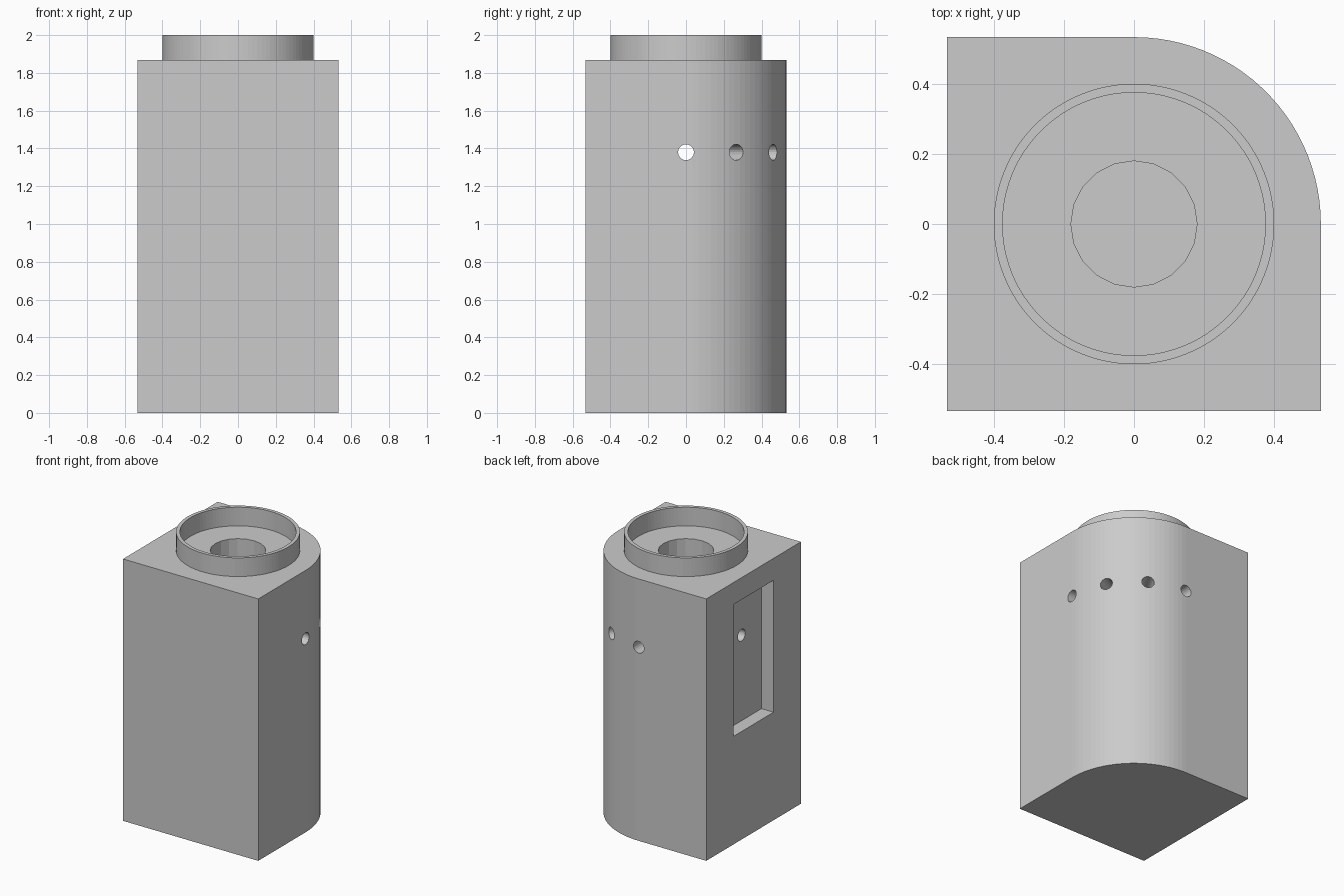
import bpy
import bmesh
from math import cos, sin, pi, radians
from mathutils import Matrix

if "Cube" in bpy.data.objects:
    bpy.data.objects.remove(bpy.data.objects["Cube"], do_unlink=True)

HALF = 0.533        # half width of the block
TOP = 1.867         # top of the block
HOLE_Z = 1.38       # height of the radial holes
POCKET_DEPTH = 0.095

grey = bpy.data.materials.new("plain grey")
grey.use_nodes = True
grey.diffuse_color = (0.6, 0.6, 0.6, 1)
grey.node_tree.nodes["Principled BSDF"].inputs["Base Color"].default_value = (0.6, 0.6, 0.6, 1)


def finish(name, bm):
    """Turn a bmesh into a named grey object."""
    bmesh.ops.recalc_face_normals(bm, faces=bm.faces)
    mesh = bpy.data.meshes.new(name)
    bm.to_mesh(mesh)
    bm.free()
    mesh.materials.append(grey)
    obj = bpy.data.objects.new(name, mesh)
    bpy.context.collection.objects.link(obj)
    return obj


def cylinder(name, radius, length, sides, matrix):
    bm = bmesh.new()
    bmesh.ops.create_cone(bm, cap_ends=True, segments=sides, radius1=radius,
                          radius2=radius, depth=length, matrix=matrix)
    return finish(name, bm)


def box(name, low, high):
    bm = bmesh.new()
    bmesh.ops.create_cube(bm, size=1)
    for v in bm.verts:
        v.co = [a if c < 0 else b for c, a, b in zip(v.co, low, high)]
    return finish(name, bm)


def cut(target, cutter):
    """Subtract the cutter from the target and remove the cutter."""
    cutter.hide_render = True
    mod = target.modifiers.new("cut", "BOOLEAN")
    mod.operation = "DIFFERENCE"
    mod.solver = "EXACT"
    mod.object = cutter
    bpy.context.view_layer.objects.active = target
    bpy.ops.object.modifier_apply(modifier=mod.name)
    bpy.data.objects.remove(cutter, do_unlink=True)


# Block: square plan with one quarter-round corner
plan = [(-HALF, HALF), (-HALF, -HALF), (HALF, -HALF)]
plan += [(HALF * cos(i * pi / 50), HALF * sin(i * pi / 50)) for i in range(26)]
bm = bmesh.new()
base = bm.faces.new([bm.verts.new((x, y, 0)) for x, y in plan])
side = bmesh.ops.extrude_face_region(bm, geom=[base], use_keep_orig=True)
for item in side["geom"]:
    if isinstance(item, bmesh.types.BMVert):
        item.co.z = TOP
block = finish("block", bm)

# Central blind bore
BORE_FLOOR = 0.8
cut(block, cylinder("bore_cutter", 0.18, 2 * (TOP - BORE_FLOOR), 20,
                    Matrix.Translation((0, 0, TOP))))

# Rectangular pocket on the right-hand side wall
cut(block, box("pocket_cutter", (-HALF - 0.1, -0.225, 0.77),
               (-HALF + POCKET_DEPTH, 0.225, 1.71)))

# Radial holes into the bore, plus one from the pocket
for angle in (0, 30, 60, 90, 180):
    matrix = (Matrix.Rotation(radians(angle), 4, "Z")
              @ Matrix.Translation((0.36, 0, HOLE_Z))
              @ Matrix.Rotation(pi / 2, 4, "Y"))
    cut(block, cylinder("hole_cutter", 0.042, 0.48, 20, matrix))

# Raised collar around the bore
bm = bmesh.new()
profile = [(0.4, TOP), (0.4, 2.0), (0.375, 2.0), (0.375, TOP)]
verts = [bm.verts.new((r, 0, z)) for r, z in profile]
edges = [bm.edges.new(pair) for pair in zip(verts, verts[1:])]
bmesh.ops.spin(bm, geom=verts + edges, cent=(0, 0, 0), axis=(0, 0, 1),
               angle=2 * pi, steps=100, use_merge=True)
bmesh.ops.remove_doubles(bm, verts=bm.verts, dist=0.0001)
collar = finish("collar", bm)
